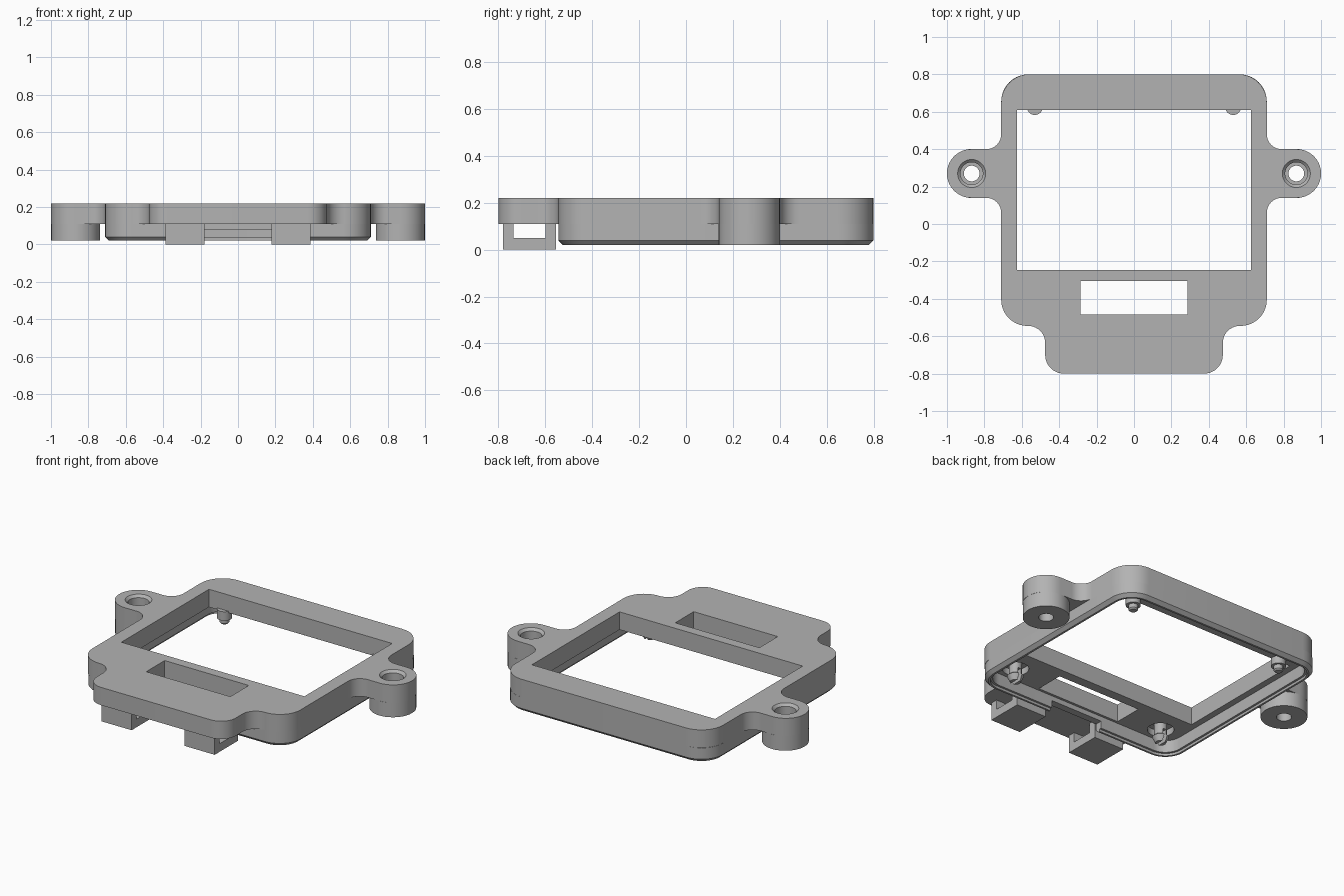
import bpy, bmesh, math
from mathutils import Vector

cube = bpy.data.objects.get("Cube")
if cube:
    bpy.data.objects.remove(cube, do_unlink=True)

GREY = (0.45, 0.45, 0.45, 1)
grey = bpy.data.materials.new("plain grey")
grey.use_nodes = True
grey.diffuse_color = GREY
grey.node_tree.nodes["Principled BSDF"].inputs["Base Color"].default_value = GREY

TOP, MID, LOW = 0.22, 0.11, 0.02
LUG_X, LUG_Y = 0.868, 0.27
PIN_X, PIN_FRONT, PIN_BACK = 0.53, -0.40, 0.625


def finish(name, bm):
    bmesh.ops.remove_doubles(bm, verts=bm.verts, dist=1e-5)
    bmesh.ops.recalc_face_normals(bm, faces=bm.faces)
    mesh = bpy.data.meshes.new(name)
    bm.to_mesh(mesh)
    bm.free()
    mesh.materials.append(grey)
    ob = bpy.data.objects.new(name, mesh)
    bpy.context.collection.objects.link(ob)
    return ob


def fillet(points, steps=10):
    """Round each (x, y, radius) corner of a closed polygon."""
    out = []
    for i, (x, y, r) in enumerate(points):
        p = Vector((x, y))
        a = (Vector(points[i - 1][:2]) - p).normalized()
        b = (Vector(points[(i + 1) % len(points)][:2]) - p).normalized()
        if r == 0:
            out.append(p)
            continue
        centre = p + (a + b) * r
        for k in range(steps + 1):
            t = k / steps * math.pi / 2
            out.append(centre - b * r * math.cos(t) - a * r * math.sin(t))
    return out


def rect(x, y0, y1, r=0):
    return fillet([(x, y1, r), (x, y0, r), (-x, y0, r), (-x, y1, r)])


def circle(x, y, r, n=40):
    return [Vector((x + r * math.cos(k * math.tau / n), y + r * math.sin(k * math.tau / n)))
            for k in range(n)]


def slab(name, loops, z0, z1):
    """Extrude an outline with holes."""
    bm = bmesh.new()
    for loop in loops:
        vs = [bm.verts.new((p.x, p.y, z0)) for p in loop]
        for i, v in enumerate(vs):
            bm.edges.new((vs[i - 1], v))
    bmesh.ops.triangle_fill(bm, edges=bm.edges[:], use_beauty=True, normal=(0, 0, 1))
    ext = bmesh.ops.extrude_face_region(bm, geom=bm.faces[:], use_keep_orig=True)
    for v in ext["geom"]:
        if isinstance(v, bmesh.types.BMVert):
            v.co.z = z1
    return finish(name, bm)


def loft(name, rings):
    """Skin closed rings of equal length into a closed tube."""
    bm = bmesh.new()
    rows = [[bm.verts.new((p.x, p.y, z)) for p in ring] for ring, z in rings]
    for j, row in enumerate(rows):
        prev = rows[j - 1]
        for i in range(len(row)):
            bm.faces.new((prev[i - 1], prev[i], row[i], row[i - 1]))
    return finish(name, bm)


def lathe(name, x, y, profile):
    return loft(name, [(circle(x, y, max(r, 1e-4)), z) for r, z in profile])


def box(name, x0, x1, y0, y1, z0, z1):
    bm = bmesh.new()
    bmesh.ops.create_cube(bm, size=1)
    for v in bm.verts:
        v.co = (x1 if v.co.x > 0 else x0, y1 if v.co.y > 0 else y0, z1 if v.co.z > 0 else z0)
    return finish(name, bm)


def cut(ob, cutter):
    cutter.hide_render = True
    mod = ob.modifiers.new("cut", "BOOLEAN")
    mod.operation, mod.solver, mod.object = "DIFFERENCE", "EXACT", cutter
    bpy.context.view_layer.objects.active = ob
    bpy.ops.object.modifier_apply(modifier=mod.name)
    bpy.data.objects.remove(cutter, do_unlink=True)


parts = []

# Face plate with side lugs, front tab, window and slot
half = fillet([(0.71, 0.80, 0.15), (0.71, 0.40, 0.08), (1.0, 0.40, 0.129), (1.0, 0.14, 0.129),
               (0.71, 0.14, 0.08), (0.71, -0.545, 0.14), (0.475, -0.545, 0.09),
               (0.475, -0.80, 0.1), (0, -0.80, 0), (0, 0.80, 0)])[:-2]
outline = half + [Vector((-p.x, p.y)) for p in reversed(half)]
plate = slab("face_plate", [outline, rect(0.625, -0.245, 0.61), rect(0.287, -0.485, -0.305),
                            circle(LUG_X, LUG_Y, 0.09), circle(-LUG_X, LUG_Y, 0.09)], MID, TOP)
parts.append(plate)


# Skirt under the plate, chamfered at the bottom with a small inner step
def ring(inset):
    return rect(0.71 - inset, -0.545 + inset, 0.80 - inset, 0.145 - inset)


skirt = loft("skirt", [(ring(0), MID), (ring(0), 0.04), (ring(0.02), LOW), (ring(0.032), LOW),
                       (ring(0.032), 0.035), (ring(0.045), 0.035), (ring(0.045), MID)])
cut(skirt, box("notch_cutter", -0.18, 0.18, -0.6, -0.45, -0.1, 0.08))
parts.append(skirt)

for side, s in (("left", 1), ("right", -1)):
    # Screw sleeve with countersunk top
    parts.append(lathe(side + "_screw_sleeve", s * LUG_X, LUG_Y, [
        (0.042, LOW), (0.131, LOW), (0.131, MID), (0.09, MID), (0.09, TOP),
        (0.075, TOP), (0.06, TOP - 0.015), (0.06, 0.12), (0.042, 0.12)]))

    # Rear locating pin
    parts.append(lathe(side + "_rear_pin", s * PIN_X, PIN_BACK, [
        (0, 0.12), (0.042, 0.12), (0.042, 0.065), (0.027, 0.065), (0.027, 0.04),
        (0.02, 0.032), (0, 0.032)]))

    # Split snap pin in a round recess
    cut(plate, lathe("recess_cutter", s * PIN_X, PIN_FRONT,
                     [(0, 0.05), (0.075, 0.05), (0.075, 0.15), (0, 0.15)]))
    pin = lathe(side + "_snap_pin", s * PIN_X, PIN_FRONT, [
        (0, 0.16), (0.036, 0.16), (0.036, 0.07), (0.047, 0.06), (0.03, 0.025), (0, 0.025)])
    px = s * PIN_X
    cut(pin, box("slit_cutter", px - 0.01, px + 0.01, PIN_FRONT - 0.1, PIN_FRONT + 0.1, 0, 0.1))
    parts.append(pin)

    # Channel clip below the front tab
    x0, x1 = sorted((s * 0.18, s * 0.387))
    clip = box(side + "_clip", x0, x1, -0.78, -0.555, 0, MID)
    cut(clip, box("channel_cutter", x0 - 0.1, x1 + 0.1, -0.735, -0.60, 0.05, 0.2))
    parts.append(clip)

# Smooth the round walls, keep edges sharp
bpy.ops.object.select_all(action="DESELECT")
for ob in parts:
    ob.select_set(True)
bpy.context.view_layer.objects.active = plate
bpy.ops.object.shade_smooth_by_angle(angle=math.radians(30))
